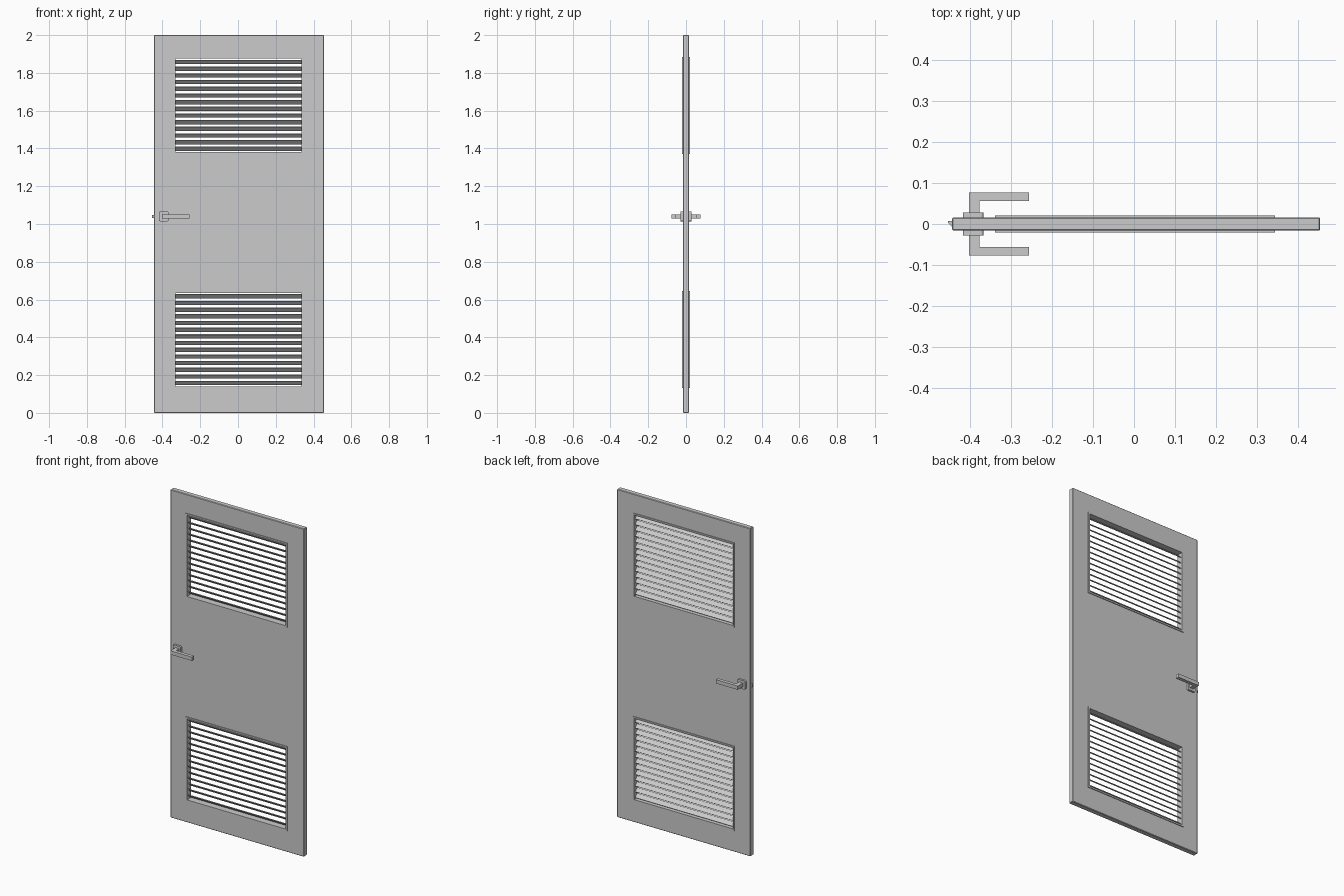
import bpy, bmesh, math
from mathutils import Matrix, Vector

if "Cube" in bpy.data.objects:
    bpy.data.objects.remove(bpy.data.objects["Cube"])

grey = bpy.data.materials.new("door grey")
grey.diffuse_color = (0.6, 0.6, 0.6, 1)
grey.use_nodes = True
grey.node_tree.nodes["Principled BSDF"].inputs["Base Color"].default_value = grey.diffuse_color


def finish(name, bm):
    bmesh.ops.recalc_face_normals(bm, faces=bm.faces)
    me = bpy.data.meshes.new(name)
    bm.to_mesh(me)
    bm.free()
    ob = bpy.data.objects.new(name, me)
    bpy.context.collection.objects.link(ob)
    me.materials.append(grey)
    return ob


def add_box(bm, center, size, angle=0):
    m = Matrix.Translation(center) @ Matrix.Rotation(angle, 4, 'X') @ Matrix.Diagonal((*size, 1))
    return bmesh.ops.create_cube(bm, size=1, matrix=m)['verts']


def extrude(bm, faces, vec):
    geo = bmesh.ops.extrude_face_region(bm, geom=faces)['geom']
    bmesh.ops.translate(bm, vec=vec, verts=[g for g in geo if isinstance(g, bmesh.types.BMVert)])


def pierced_plate(name, xs, zs, holes, half):
    """Flat plate in the xz plane, with some grid cells left open."""
    bm = bmesh.new()
    v = [[bm.verts.new((x, -half, z)) for z in zs] for x in xs]
    faces = [bm.faces.new((v[i][j], v[i + 1][j], v[i + 1][j + 1], v[i][j + 1]))
             for i in range(len(xs) - 1) for j in range(len(zs) - 1) if (i, j) not in holes]
    extrude(bm, faces, Vector((0, 2 * half, 0)))
    return finish(name, bm)


# door leaf with two vent openings
X0, X1 = -0.33, 0.335
vents = {"lower": (0.14, 0.635), "upper": (1.38, 1.875)}
g = 0.004
leaf = pierced_plate("door_leaf", (-0.445, X0 - g, X1 + g, 0.455),
                     (0, 0.14 - g, 0.635 + g, 1.38 - g, 1.875 + g, 2),
                     {(1, 1), (1, 3)}, 0.016)
bev = leaf.modifiers.new("edge", 'BEVEL')
bev.width, bev.segments, bev.limit_method = 0.003, 1, 'ANGLE'

# vent frames and tilted slats
for label, (z0, z1) in vents.items():
    w = 0.0095
    pierced_plate(label + "_vent_frame", (X0 - w, X0, X1, X1 + w),
                  (z0 - w, z0, z1, z1 + w), {(1, 1)}, 0.0205)
    bm = bmesh.new()
    n = 14
    pitch = (z1 - z0) / n
    for i in range(n):
        add_box(bm, ((X0 + X1) / 2, 0, z0 + (i + 0.5) * pitch),
                (X1 - X0 + 0.004, 0.028, 0.004), math.radians(-45))
    finish(label + "_vent_slats", bm)

# handles on both sides: rosette and L-shaped lever
HZ = 1.04
for side, s in (("front", -1), ("back", 1)):
    bm = bmesh.new()
    add_box(bm, (-0.393, s * 0.021, HZ), (0.05, 0.014, 0.052))
    edges = [e for e in bm.edges if abs(e.verts[0].co.y - e.verts[1].co.y) > 0.01]
    bmesh.ops.bevel(bm, geom=edges, offset=0.006, segments=3, profile=0.5, affect='EDGES')
    finish(side + "_rosette", bm)

    bm = bmesh.new()
    outline = [(-0.403, 0.02), (-0.378, 0.02), (-0.378, 0.056),
               (-0.256, 0.056), (-0.256, 0.077), (-0.403, 0.077)]
    f = bm.faces.new([bm.verts.new((x, s * y, HZ - 0.0115)) for x, y in outline])
    extrude(bm, [f], Vector((0, 0, 0.023)))
    finish(side + "_lever", bm)

# wedge latch on the lock edge
bm = bmesh.new()
f = bm.faces.new([bm.verts.new((x, y, HZ - 0.008)) for x, y in
                  ((-0.44, -0.007), (-0.445, -0.007), (-0.455, 0.004), (-0.455, 0.007), (-0.44, 0.007))])
extrude(bm, [f], Vector((0, 0, 0.016)))
finish("latch_bolt", bm)
